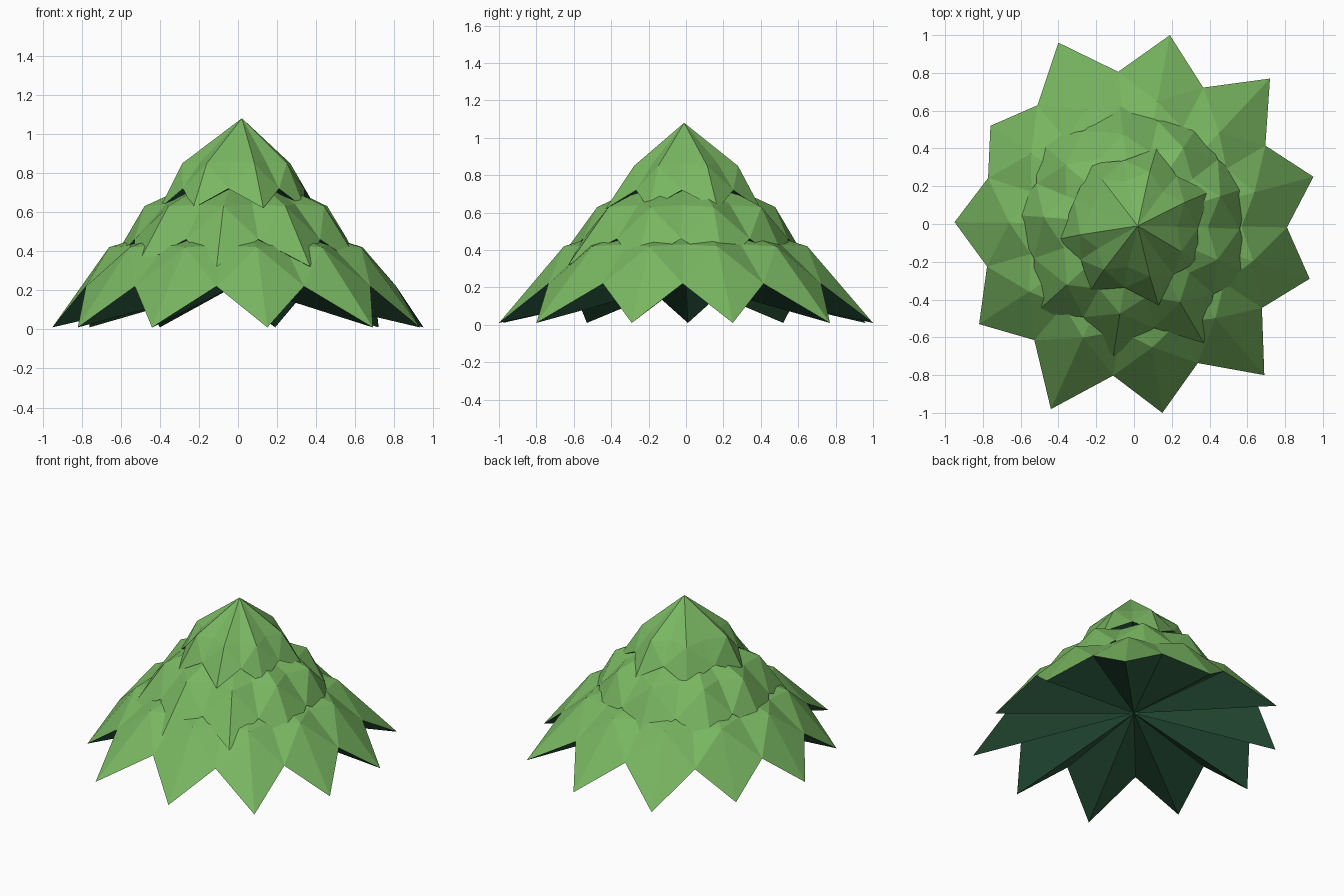
import bpy, bmesh
from math import atan2, hypot, cos, sin, pi

if "Cube" in bpy.data.objects:
    bpy.data.objects.remove(bpy.data.objects["Cube"])


def material(name, color):
    m = bpy.data.materials.new(name)
    m.diffuse_color = color
    m.use_nodes = True
    m.node_tree.nodes["Principled BSDF"].inputs["Base Color"].default_value = m.diffuse_color
    return m


leaf = material("leaf_green", (0.19, 0.47, 0.12, 1))
shade = material("underside_green", (0.026, 0.105, 0.052, 1))


def tier(name, tips, tip_z, notch, ridge, valley, top, under_z):
    """Pointed skirt: star rim, ridged shoulder ring, apex and a fan underneath.
    notch, ridge and valley are (radius, height); tips run counter-clockwise."""
    bm = bmesh.new()
    rim, ring = [], []
    n = len(tips)
    for i, (x, y) in enumerate(tips):
        x2, y2 = tips[(i + 1) % n]
        a, r = atan2(y, x), hypot(x, y)
        step = (atan2(y2, x2) - a) % (2 * pi)
        b = a + step / 2
        rim.append(bm.verts.new((x, y, tip_z)))
        rim.append(bm.verts.new((notch[0] * cos(b), notch[0] * sin(b), notch[1])))
        for ang, (rad, z) in ((a, ridge), (b, valley)):
            ring.append(bm.verts.new((rad * cos(ang), rad * sin(ang), z)))
    apex = bm.verts.new(top)
    base = bm.verts.new((0.0, 0.0, under_z))
    for i in range(2 * n):
        j = (i + 1) % (2 * n)
        # split each panel along the line from the notch to the ridge
        if i % 2 == 0:
            tris = [(rim[i], rim[j], ring[i]), (rim[j], ring[j], ring[i])]
        else:
            tris = [(rim[i], rim[j], ring[j]), (rim[i], ring[j], ring[i])]
        for t in tris + [(ring[i], ring[j], apex)]:
            bm.faces.new(t)
        bm.faces.new((rim[j], rim[i], base)).material_index = 1
    me = bpy.data.meshes.new(name)
    bm.to_mesh(me)
    bm.free()
    me.materials.append(leaf)
    me.materials.append(shade)
    bpy.context.collection.objects.link(bpy.data.objects.new(name, me))


# Wide bottom skirt, eleven points
tier("lower_foliage",
     [(0.95, 0.25), (0.72, 0.77), (0.19, 1.0), (-0.40, 0.96), (-0.76, 0.52),
      (-0.95, 0.01), (-0.82, -0.53), (-0.44, -0.98), (0.15, -1.0),
      (0.69, -0.80), (0.93, -0.29)],
     0.01, (0.81, 0.22), (0.66, 0.42), (0.57, 0.43), (0, 0, 0.62), 0.23)

# Middle skirt, nine points
tier("middle_foliage",
     [(0.62, 0.20), (0.35, 0.54), (-0.08, 0.66), (-0.52, 0.45), (-0.66, 0.05),
      (-0.52, -0.47), (-0.11, -0.70), (0.37, -0.63), (0.63, -0.27)],
     0.32, (0.56, 0.46), (0.48, 0.63), (0.39, 0.64), (0, 0, 0.85), 0.48)

# Pointed crown, seven points
tier("upper_foliage",
     [(0.40, 0.17), (0.12, 0.40), (-0.23, 0.32), (-0.40, -0.08),
      (-0.23, -0.35), (0.13, -0.43), (0.34, -0.20)],
     0.62, (0.34, 0.72), (0.29, 0.85), (0.23, 0.86), (0.02, -0.01, 1.08), 0.72)
